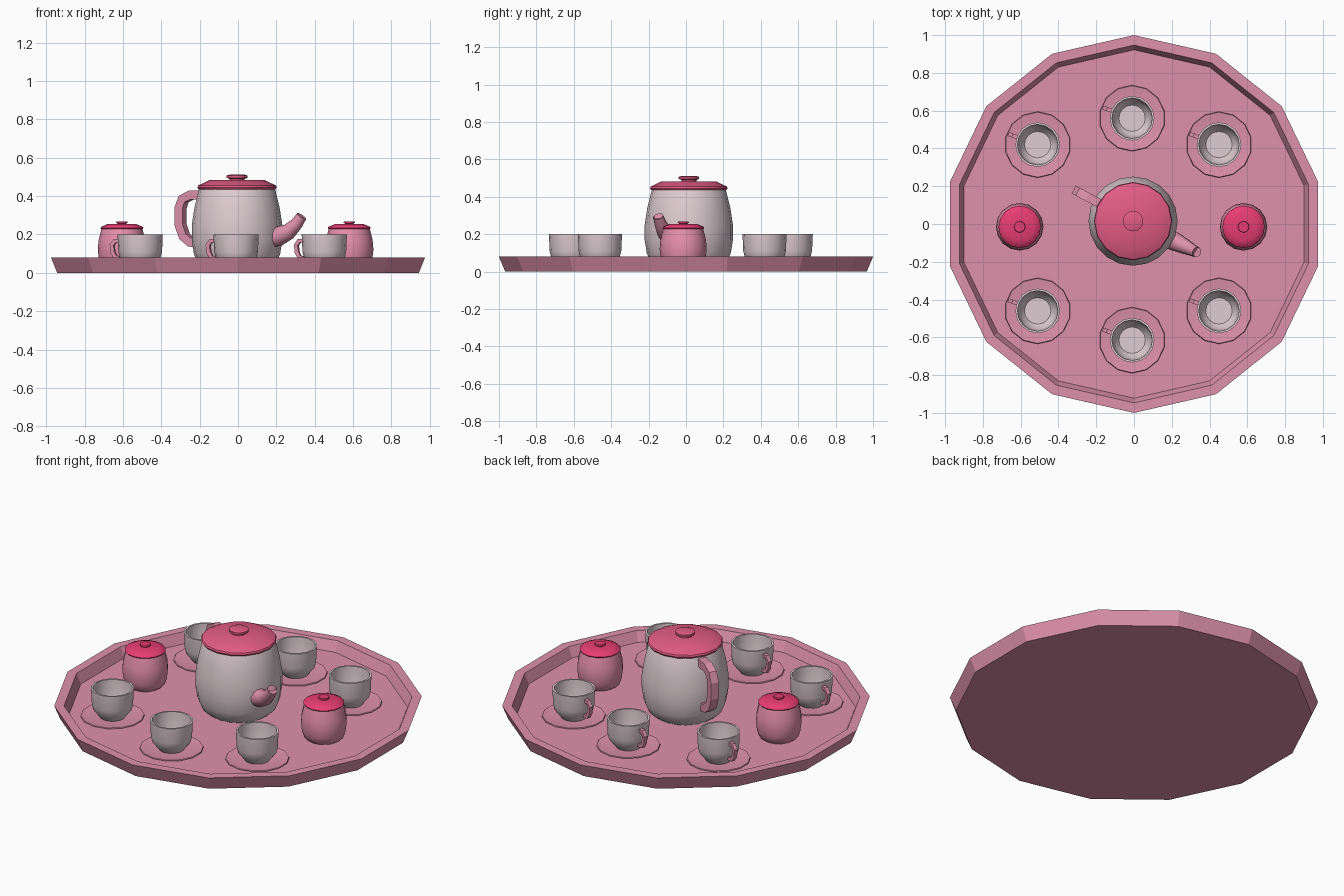
import bpy, bmesh
from math import sin, cos, pi, radians
from mathutils import Vector, Matrix

if "Cube" in bpy.data.objects:
    bpy.data.objects.remove(bpy.data.objects["Cube"], do_unlink=True)


def material(name, srgb):
    m = bpy.data.materials.new(name)
    lin = [((c + 0.055) / 1.055) ** 2.4 for c in srgb]
    m.use_nodes = True
    m.diffuse_color = (*lin, 1)
    m.node_tree.nodes["Principled BSDF"].inputs["Base Color"].default_value = (*lin, 1)
    return m


rose = material("rose pink", (0.87, 0.57, 0.67))
china = material("pale china", (0.87, 0.80, 0.82))
lid_pink = material("lid pink", (0.89, 0.36, 0.53))
hot_pink = material("hot pink", (0.91, 0.24, 0.46))
jar_pink = material("jar pink", (0.91, 0.57, 0.68))


def finish(name, bm, mat, loc, turn, smooth):
    bmesh.ops.recalc_face_normals(bm, faces=bm.faces)
    me = bpy.data.meshes.new(name)
    bm.to_mesh(me)
    bm.free()
    me.materials.append(mat)
    ob = bpy.data.objects.new(name, me)
    bpy.context.collection.objects.link(ob)
    ob.location = loc
    ob.rotation_euler.z = radians(turn)
    if smooth:
        bpy.ops.object.select_all(action="DESELECT")
        ob.select_set(True)
        bpy.context.view_layer.objects.active = ob
        bpy.ops.object.shade_smooth_by_angle(angle=radians(smooth))
    return ob


def skin(bm, rings, closed_loop=False):
    """Join rings of vertices with quads and cap both ends."""
    n = len(rings[0])
    for a, b in zip(rings, rings[1:]):
        for i in range(n):
            j = (i + 1) % n
            bm.faces.new((a[i], a[j], b[j], b[i]))
    bm.faces.new(rings[0])
    bm.faces.new(rings[-1])


def lathe(name, profile, mat, loc=(0, 0, 0), sides=16, smooth=35):
    """Turn a (radius, height) profile about z, capped at both ends."""
    bm = bmesh.new()
    rings = []
    for r, z in profile:
        angles = [pi / 2 + 2 * pi * i / sides for i in range(sides)]
        rings.append([bm.verts.new((r * cos(a), r * sin(a), z)) for a in angles])
    skin(bm, rings)
    return finish(name, bm, mat, loc, 0, smooth)


def sweep(name, path, sizes, sides, mat, loc, turn, smooth=0):
    """Sweep a cross-section along a path of (outward, height) points."""
    bm = bmesh.new()
    pts = [Vector((d, 0, z)) for d, z in path]
    rings = []
    for i, p in enumerate(pts):
        t = (pts[min(i + 1, len(pts) - 1)] - pts[max(i - 1, 0)]).normalized()
        side = Vector((0, 1, 0))
        up = t.cross(side)
        ring = []
        for k in range(sides):
            a = 2 * pi * (k + 0.5) / sides
            ring.append(bm.verts.new(p + sizes[i] * (side * cos(a) + up * sin(a))))
        rings.append(ring)
    skin(bm, rings)
    return finish(name, bm, mat, loc, turn, smooth)


FLOOR = 0.02

# Serving tray with sloping rim
lathe("tray", [(0.967, 0), (1.0, 0.08), (0.947, 0.08), (0.922, FLOOR)],
      rose, sides=14, smooth=0)

# Teapot: body, lid, knob, handle and spout
pot = (-0.005, 0.015, 0)
lathe("teapot_body", [(0.17, FLOOR), (0.205, 0.05), (0.225, 0.1), (0.236, 0.17),
                      (0.236, 0.25), (0.222, 0.34), (0.2, 0.43), (0.19, 0.45)],
      china, pot, sides=20, smooth=50)
lathe("teapot_lid", [(0.2, 0.435), (0.207, 0.445), (0.203, 0.455), (0.145, 0.483)],
      lid_pink, pot)
lathe("teapot_knob", [(0.04, 0.48), (0.04, 0.49), (0.054, 0.495), (0.054, 0.507),
                      (0.038, 0.512)], lid_pink, pot)
sweep("teapot_handle", [(0.19, 0.405), (0.27, 0.405), (0.315, 0.385), (0.333, 0.34),
                        (0.333, 0.25), (0.31, 0.19), (0.27, 0.16), (0.21, 0.15)],
      [0.033] * 8, 4, rose, pot, 152)
spout = sweep("teapot_spout", [(0.18, 0.185), (0.24, 0.19), (0.3, 0.215), (0.345, 0.255),
                               (0.375, 0.295), (0.36, 0.275)],
              [0.055, 0.052, 0.042, 0.033, 0.028, 0.02], 12, rose, pot, -26, 50)

# Sugar jars on either side
for label, x in (("right", -0.605), ("left", 0.58)):
    at = (x, -0.015, 0)
    lathe("jar_body_" + label, [(0.09, FLOOR), (0.108, 0.035), (0.12, 0.07), (0.126, 0.12),
                                (0.122, 0.17), (0.107, 0.23)], jar_pink, at, smooth=50)
    lathe("jar_lid_" + label, [(0.108, 0.228), (0.112, 0.234), (0.108, 0.24),
                               (0.075, 0.254)], hot_pink, at)
    lathe("jar_knob_" + label, [(0.022, 0.252), (0.022, 0.257), (0.03, 0.26),
                                (0.028, 0.268)], hot_pink, at)

# Six cups with saucers
cups = [(x, y) for x in (-0.51, 0.45) for y in (0.42, -0.46)] + [(-0.01, 0.56), (-0.01, -0.615)]
for n, (x, y) in enumerate(cups, 1):
    at = (x, y, 0)
    lathe(f"saucer_{n}", [(0.13, FLOOR), (0.175, 0.033), (0.172, 0.038), (0.11, 0.03)],
          rose, at, sides=14, smooth=30)
    lathe(f"cup_{n}", [(0.07, 0.03), (0.078, 0.04), (0.105, 0.075), (0.114, 0.11),
                       (0.118, 0.2), (0.107, 0.2), (0.103, 0.11), (0.095, 0.08),
                       (0.07, 0.05)], china, at, smooth=50)
    sweep(f"cup_handle_{n}", [(0.108, 0.167), (0.138, 0.167), (0.155, 0.145), (0.15, 0.105),
                              (0.135, 0.08), (0.1, 0.075)],
          [0.015] * 6, 4, rose, at, 160)
